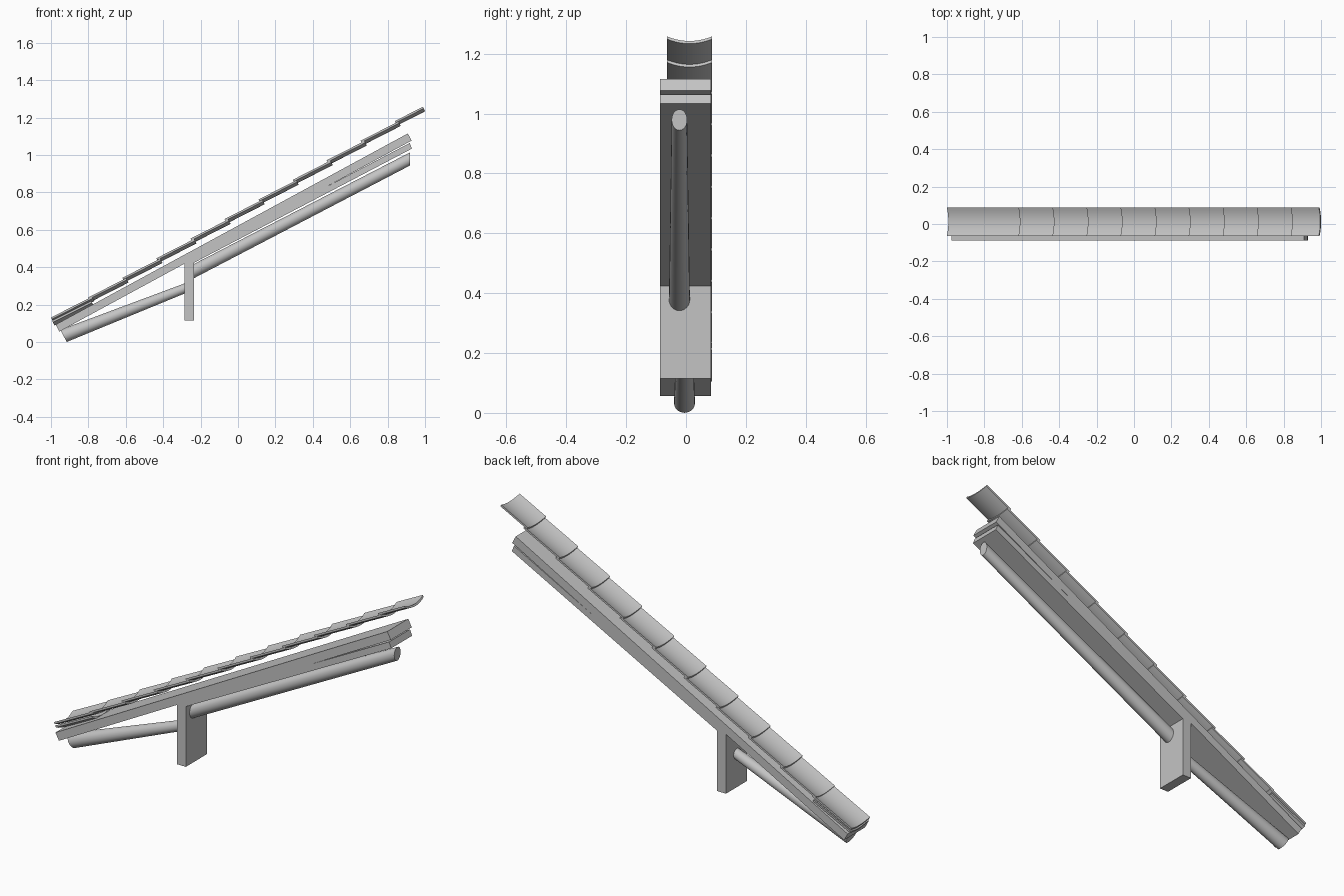
import bpy, bmesh, math
from mathutils import Vector

cube = bpy.data.objects.get("Cube")
if cube:
    bpy.data.objects.remove(cube, do_unlink=True)

grey = bpy.data.materials.new("plain_grey")
grey.use_nodes = True
colour = (0.55, 0.55, 0.55, 1)
grey.diffuse_color = colour
grey.node_tree.nodes["Principled BSDF"].inputs["Base Color"].default_value = colour


def loft(name, first, last, smooth=False):
    """Closed solid between two matching outlines."""
    bm = bmesh.new()
    a = [bm.verts.new(p) for p in first]
    b = [bm.verts.new(p) for p in last]
    n = len(a)
    for i in range(n):
        j = (i + 1) % n
        bm.faces.new((a[i], a[j], b[j], b[i]))
    bm.faces.new(a[::-1])
    bm.faces.new(b)
    bmesh.ops.recalc_face_normals(bm, faces=bm.faces)
    mesh = bpy.data.meshes.new(name)
    bm.to_mesh(mesh)
    bm.free()
    mesh.materials.append(grey)
    obj = bpy.data.objects.new(name, mesh)
    bpy.context.collection.objects.link(obj)
    if smooth:
        bpy.ops.object.select_all(action="DESELECT")
        obj.select_set(True)
        bpy.context.view_layer.objects.active = obj
        bpy.ops.object.shade_smooth_by_angle(angle=math.radians(30))
    return obj


def side_prism(name, outline, y0=-0.087, y1=0.083):
    """Extrude a side outline (x, z) across the width."""
    return loft(name, [(x, y0, z) for x, z in outline],
                [(x, y1, z) for x, z in outline])


def ring(centre, ry, rz, lean=0, sides=24):
    """Oval section, leaned back from vertical by an angle in degrees."""
    up = Vector((-math.sin(math.radians(lean)), 0, math.cos(math.radians(lean))))
    points = []
    for i in range(sides):
        t = math.tau * i / sides
        points.append(Vector(centre) + Vector((0, ry * math.cos(t), 0)) + up * rz * math.sin(t))
    return points


def channel_tile(name, x0, z0, x1, slope, sag=0.017, thick=0.01, steps=10):
    """Trough-shaped tile whose upper rim runs from x0 to x1."""
    along = Vector((1, 0, slope)).normalized()
    normal = Vector((-along.z, 0, along.x))
    start = Vector((x0, 0.012, z0))
    section = []
    ts = [-1 + 2 * i / steps for i in range(steps + 1)]
    for drop, order in ((0, ts), (thick, ts[::-1])):
        for t in order:
            section.append(start + Vector((0, 0.075 * t, 0)) - normal * (sag * (1 - t * t) + drop))
    run = Vector((x1 - x0, 0, (x1 - x0) * slope))
    return loft(name, section, [p + run for p in section], True)


# Rafter planks: a long upper one and a shorter one below it
side_prism("upper_plank", [(-0.975, 0.093), (-0.955, 0.056), (0.928, 1.077), (0.908, 1.115)])
side_prism("lower_plank", [(-0.25, 0.45), (-0.235, 0.424), (0.93, 1.034), (0.918, 1.064)])

# Wall plate post
side_prism("post", [(-0.285, 0.115), (-0.235, 0.115), (-0.235, 0.45), (-0.285, 0.425)])

# Tapered round poles on either side of the post
loft("upper_pole", ring((-0.236, -0.022, 0.379), 0.035, 0.038),
     ring((0.92, -0.022, 0.979), 0.026, 0.035), True)
loft("lower_pole", ring((-0.933, -0.005, 0.033), 0.035, 0.037, 28),
     ring((-0.284, -0.005, 0.287), 0.026, 0.027), True)

# Eave starter tile under the first course
channel_tile("starter_tile", -0.994, 0.115, -0.785, 0.50, sag=0.02)

# Overlapping tile courses climbing the roof
PITCH_X, PITCH_Z, COUNT = 0.182, 0.1047, 11
for k in range(COUNT):
    x = -0.982 + PITCH_X * k
    z = 0.134 + PITCH_Z * k
    if k == 0:
        x, z = -1.0, 0.131
    end = 0.988 if k == COUNT - 1 else -0.982 + PITCH_X * (k + 1) + 0.02
    channel_tile(f"roof_tile_{k + 1}", x, z, end, 0.51)
